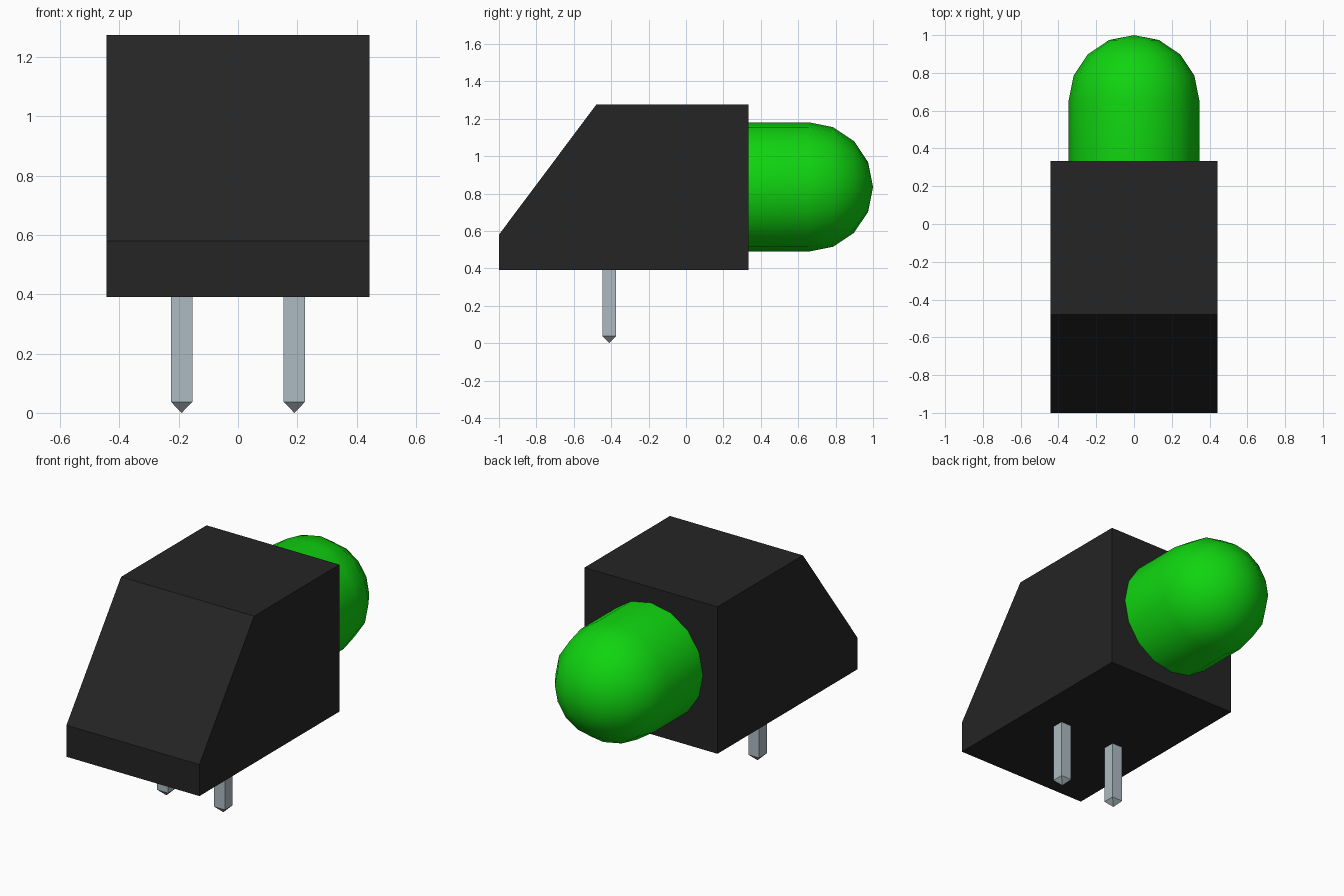
import bpy, bmesh, math

default = bpy.data.objects.get("Cube")
if default:
    bpy.data.objects.remove(default, do_unlink=True)


def material(name, rgb):
    mat = bpy.data.materials.new(name)
    mat.use_nodes = True
    mat.diffuse_color = (*rgb, 1)
    mat.node_tree.nodes["Principled BSDF"].inputs["Base Color"].default_value = (*rgb, 1)
    return mat


def add_object(name, bm, mat):
    bmesh.ops.recalc_face_normals(bm, faces=bm.faces)
    mesh = bpy.data.meshes.new(name)
    bm.to_mesh(mesh)
    bm.free()
    mesh.materials.append(mat)
    obj = bpy.data.objects.new(name, mesh)
    bpy.context.collection.objects.link(obj)
    return obj


black = material("black plastic", (0.018, 0.018, 0.018))
green = material("green lens", (0.005, 0.66, 0.005))
metal = material("tinned metal", (0.42, 0.5, 0.54))

# Housing: side profile (y, z) extruded across the width
half_width = 0.443
profile = [(-1, 0.39), (0.333, 0.39), (0.333, 1.275), (-0.48, 1.275), (-1, 0.58)]
bm = bmesh.new()
side = bm.faces.new([bm.verts.new((-half_width, y, z)) for y, z in profile])
extruded = bmesh.ops.extrude_face_region(bm, geom=[side])["geom"]
bmesh.ops.translate(bm, vec=(2 * half_width, 0, 0),
                    verts=[v for v in extruded if isinstance(v, bmesh.types.BMVert)])
add_object("housing", bm, black)

# Lens: cylinder with a hemispherical end, lying along y
radius, segments, dome_rings = 0.346, 16, 4
dome_y, lens_z = 0.654, 0.835
sections = [(0.325, radius)]
for i in range(dome_rings):
    a = i * math.pi / 2 / dome_rings
    sections.append((dome_y + radius * math.sin(a), radius * math.cos(a)))

bm = bmesh.new()
rings = []
for y, r in sections:
    angles = [math.tau * s / segments for s in range(segments)]
    rings.append([bm.verts.new((r * math.cos(a), y, lens_z + r * math.sin(a))) for a in angles])
tip = bm.verts.new((0, dome_y + radius, lens_z))
for s in range(segments):
    n = (s + 1) % segments
    for a, b in zip(rings, rings[1:]):
        bm.faces.new((a[s], a[n], b[n], b[s]))
    bm.faces.new((rings[-1][s], rings[-1][n], tip))
bm.faces.new(rings[0])
lens = add_object("lens", bm, green)
bpy.ops.object.select_all(action="DESELECT")
lens.select_set(True)
bpy.context.view_layer.objects.active = lens
bpy.ops.object.shade_smooth_by_angle(angle=math.radians(35))

# Pins: square posts with pointed lower ends
for name, x in (("right_pin", -0.19), ("left_pin", 0.19)):
    bm = bmesh.new()
    h = 0.036
    corners = [(-h, -h), (h, -h), (h, h), (-h, h)]
    low, top = [[bm.verts.new((x + dx, -0.41 + dy, z)) for dx, dy in corners]
                for z in (0.037, 0.39)]
    point = bm.verts.new((x, -0.41, 0))
    for i in range(4):
        j = (i + 1) % 4
        bm.faces.new((low[i], low[j], top[j], top[i]))
        bm.faces.new((low[j], low[i], point))
    bm.faces.new(top)
    add_object(name, bm, metal)
